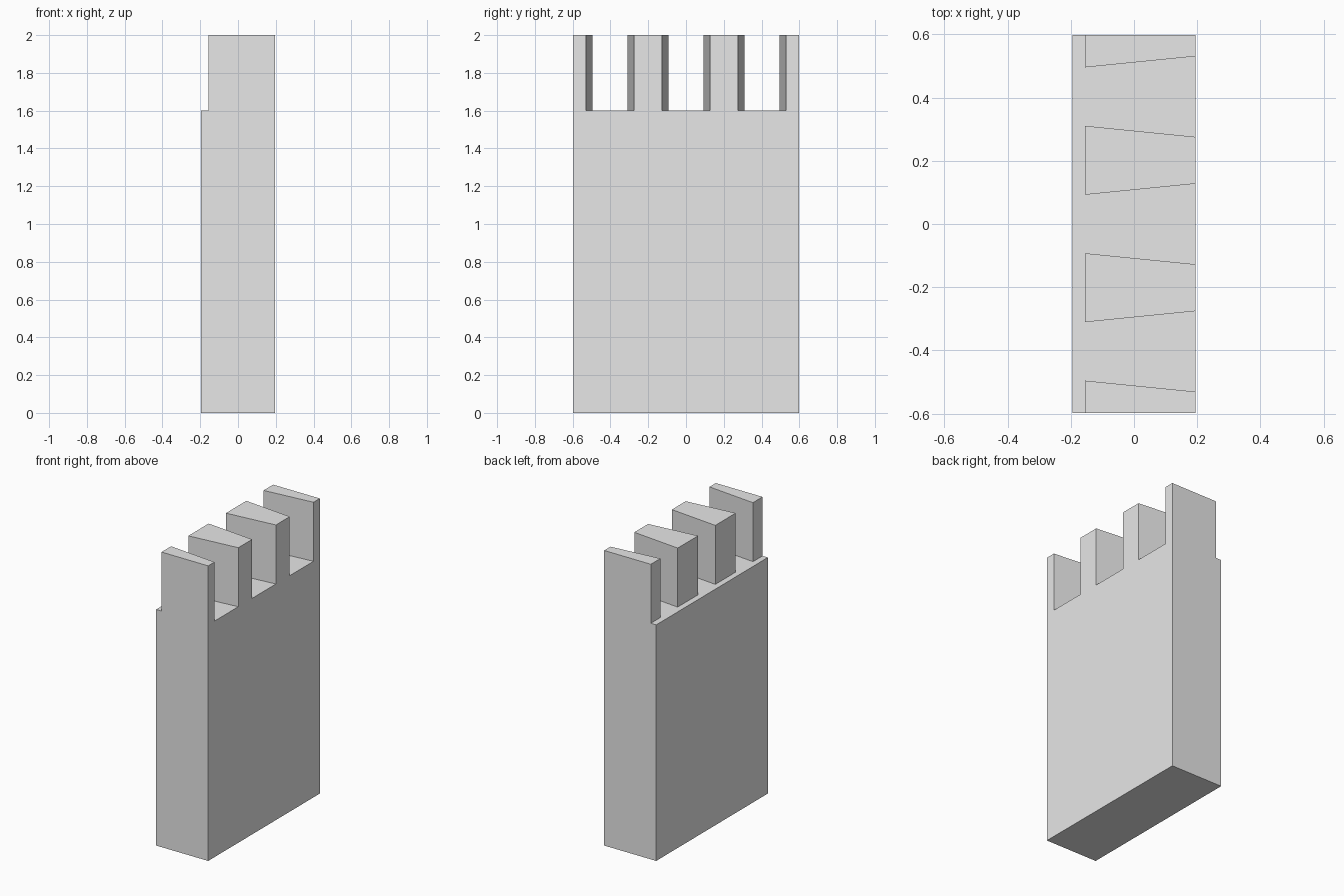
import bpy
import bmesh

if "Cube" in bpy.data.objects:
    bpy.data.objects.remove(bpy.data.objects["Cube"], do_unlink=True)

HALF_X, HALF_Y, HEIGHT = 0.195, 0.598, 2.0
FLOOR = 1.6           # height of the gap floors and the ledge
LEDGE = -0.155        # x where the merlons begin
GAPS = (-0.403, 0, 0.403)
NARROW, SLOPE = 0.0925, 0.1
OVER = 0.1            # cutter overshoot


def prism(name, outline, bottom, top):
    """Extrude a closed xy outline from bottom to top."""
    bm = bmesh.new()
    face = bm.faces.new([bm.verts.new((x, y, bottom)) for x, y in outline])
    ext = bmesh.ops.extrude_face_region(bm, geom=[face])
    verts = [v for v in ext["geom"] if isinstance(v, bmesh.types.BMVert)]
    bmesh.ops.translate(bm, verts=verts, vec=(0, 0, top - bottom))
    bmesh.ops.recalc_face_normals(bm, faces=bm.faces)
    mesh = bpy.data.meshes.new(name)
    bm.to_mesh(mesh)
    bm.free()
    obj = bpy.data.objects.new(name, mesh)
    bpy.context.collection.objects.link(obj)
    return obj


# Stone material
stone = bpy.data.materials.new("stone_grey")
stone.use_nodes = True
grey = (0.8, 0.8, 0.8, 1)
stone.diffuse_color = grey
stone.node_tree.nodes["Principled BSDF"].inputs["Base Color"].default_value = grey

# Solid wall block
wall = prism("battlement_wall",
             [(-HALF_X, -HALF_Y), (HALF_X, -HALF_Y),
              (HALF_X, HALF_Y), (-HALF_X, HALF_Y)], 0, HEIGHT)
wall.data.materials.append(stone)

# Comb-shaped cutter: ledge strip plus three flared gaps
outer = HALF_X + OVER
wide = NARROW + SLOPE * (outer - LEDGE)
comb = [(-outer, HALF_Y + OVER), (-outer, -HALF_Y - OVER), (LEDGE, -HALF_Y - OVER)]
for y in GAPS:
    comb += [(LEDGE, y - NARROW), (outer, y - wide),
             (outer, y + wide), (LEDGE, y + NARROW)]
comb.append((LEDGE, HALF_Y + OVER))
cutter = prism("gap_cutter", comb, FLOOR, HEIGHT + OVER)
cutter.data.materials.append(stone)
cutter.hide_render = True
cutter.display_type = 'WIRE'

# Cut the gaps and keep the finished mesh
cut = wall.modifiers.new("Gaps", 'BOOLEAN')
cut.operation = 'DIFFERENCE'
cut.solver = 'EXACT'
cut.object = cutter
bpy.context.view_layer.objects.active = wall
wall.select_set(True)
bpy.ops.object.modifier_apply(modifier=cut.name)
bpy.data.objects.remove(cutter, do_unlink=True)
